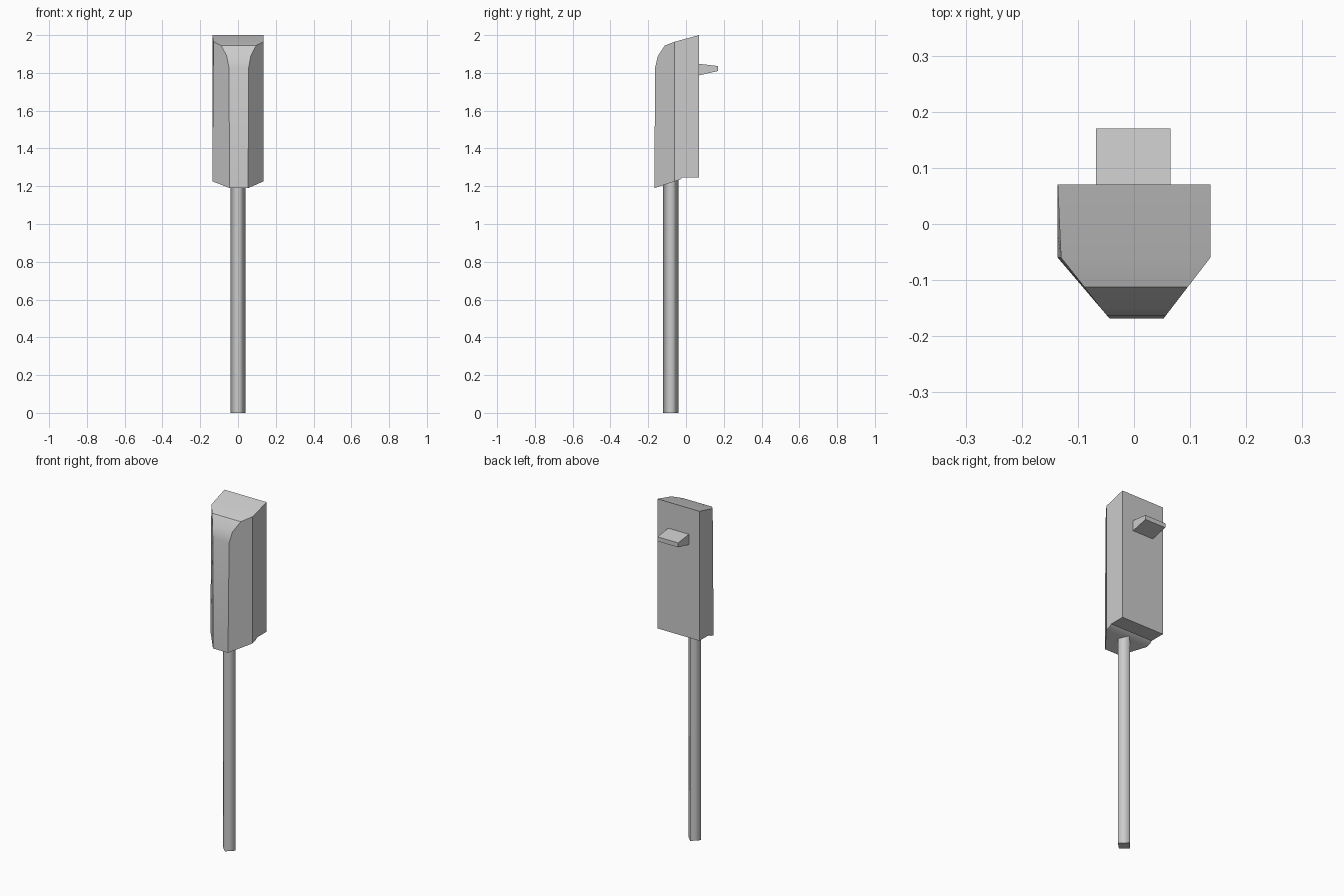
import bpy, bmesh, math

if "Cube" in bpy.data.objects:
    bpy.data.objects.remove(bpy.data.objects["Cube"])


def make_object(name, bm):
    bmesh.ops.recalc_face_normals(bm, faces=bm.faces)
    mesh = bpy.data.meshes.new(name)
    bm.to_mesh(mesh)
    bm.free()
    obj = bpy.data.objects.new(name, mesh)
    bpy.context.collection.objects.link(obj)
    return obj


def span_profile(bm, profile, left, right):
    """Skin a (y, z) profile across x, with side positions given by functions."""
    lv = [bm.verts.new((left(y, z), y, z)) for y, z in profile]
    rv = [bm.verts.new((right(y, z), y, z)) for y, z in profile]
    n = len(profile)
    for i in range(n):
        j = (i + 1) % n
        bm.faces.new((lv[i], lv[j], rv[j], rv[i]))
    return lv, rv


# Head: side profile with a rounded top front and chamfered front corners
SHOULDER = -0.06
FRONT = -0.168
profile = [(SHOULDER, 1.965), (-0.112, 1.945), (-0.149, 1.89), (-0.163, 1.83),
           (FRONT, 1.19), (SHOULDER, 1.226), (-0.032, 1.235), (-0.02, 1.245),
           (0.07, 1.245), (0.07, 2.0)]


def taper(y, wide, narrow):
    t = max(0.0, (SHOULDER - y) / (SHOULDER - FRONT))
    return wide + (narrow - wide) * t


def left_side(y, z):
    wide = -0.13 if z > 1.9 and y < 0 else -0.136
    return taper(y, wide, -0.044)


bm = bmesh.new()
sides = span_profile(bm, profile, left_side, lambda y, z: taper(y, 0.136, 0.053))
for v in sides:
    bm.faces.new(v[:6])             # chamfer
    bm.faces.new(v[5:] + v[:1])     # flat side
head = make_object("head", bm)
bpy.context.view_layer.objects.active = head
head.select_set(True)
bpy.ops.object.shade_smooth_by_angle(angle=math.radians(35))
head.select_set(False)

# Back tab: small wedge that thins towards its tip
bm = bmesh.new()
tab_profile = [(0.069, 1.787), (0.17, 1.81), (0.17, 1.836), (0.069, 1.848)]
for v in span_profile(bm, tab_profile, lambda y, z: -0.068, lambda y, z: 0.065):
    bm.faces.new(v)
make_object("back_tab", bm)

# Pole: four-sided, corners facing front and sides, smooth shaded
POLE_TOP, POLE_Y, RADIUS = 1.24, -0.08, 0.041
bm = bmesh.new()
rings = [[bm.verts.new((RADIUS * math.cos(i * math.pi / 2),
                        POLE_Y + RADIUS * math.sin(i * math.pi / 2), z))
          for i in range(4)] for z in (0, POLE_TOP)]
for ring in rings:
    bm.faces.new(ring)
for i in range(4):
    j = (i + 1) % 4
    side = bm.faces.new((rings[0][i], rings[0][j], rings[1][j], rings[1][i]))
    side.smooth = True
make_object("pole", bm)
